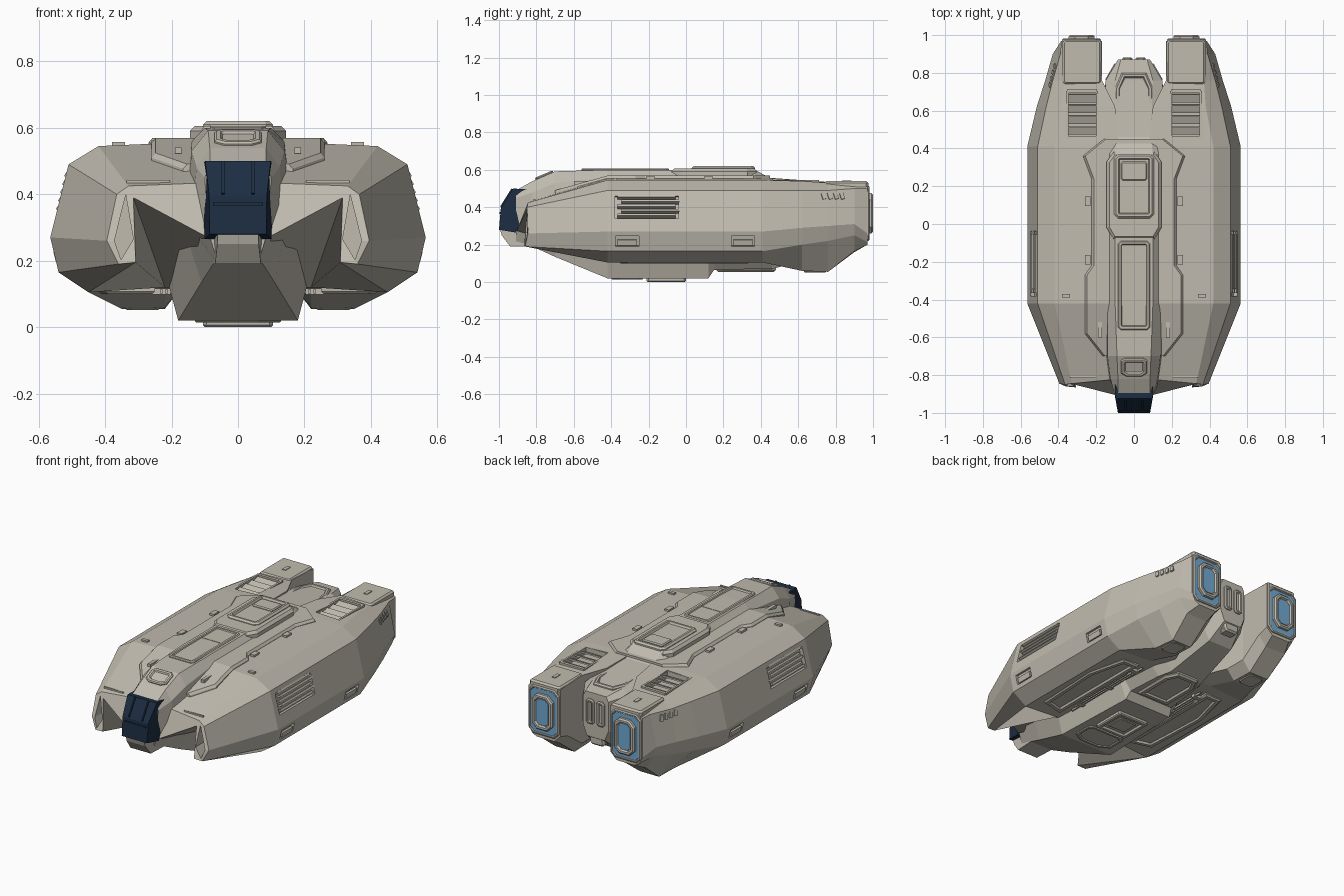
import bpy, bmesh
from math import radians, pi
from mathutils import Matrix, Euler

if "Cube" in bpy.data.objects:
    bpy.data.objects.remove(bpy.data.objects["Cube"])


def material(name, rgb):
    m = bpy.data.materials.new(name)
    m.diffuse_color = (*rgb, 1)
    m.use_nodes = True
    m.node_tree.nodes["Principled BSDF"].inputs["Base Color"].default_value = m.diffuse_color
    return m


HULL = material("hull_paint", (0.53, 0.50, 0.43))
GLASS = material("canopy_glass", (0.012, 0.026, 0.055))
GLOW = material("engine_glow", (0.17, 0.40, 0.65))


def make(name, bm, mat=HULL, mirror=False, cutters=()):
    bmesh.ops.recalc_face_normals(bm, faces=bm.faces)
    me = bpy.data.meshes.new(name)
    bm.to_mesh(me)
    bm.free()
    me.materials.append(mat)
    ob = bpy.data.objects.new(name, me)
    bpy.context.collection.objects.link(ob)
    for c in cutters:
        b = ob.modifiers.new("cut", 'BOOLEAN')
        b.operation, b.object, b.solver = 'DIFFERENCE', c, 'EXACT'
        c.hide_render = True
        c.hide_set(True)
    if mirror:
        ob.modifiers.new("mirror", 'MIRROR')
    return ob


def loft(name, rings, **kw):
    bm = bmesh.new()
    vs = [[bm.verts.new(p) for p in r] for r in rings]
    n = len(vs[0])
    for a, b in zip(vs, vs[1:]):
        for i in range(n):
            bm.faces.new((a[i], a[(i + 1) % n], b[(i + 1) % n], b[i]))
    bm.faces.new(vs[0])
    bm.faces.new(vs[-1])
    return make(name, bm, **kw)


def box(name, c, s, rot=(0, 0, 0), **kw):
    bm = bmesh.new()
    m = Matrix.Translation(c) @ Euler(rot).to_matrix().to_4x4() @ Matrix.Diagonal((*s, 1))
    bmesh.ops.create_cube(bm, size=1, matrix=m)
    return make(name, bm, **kw)


def panel(name, outline, z0, z1, chamfer=0.01, frame=0, depth=0, m=Matrix(), **kw):
    """Raised plate with chamfered rim and optional sunken centre."""
    bm = bmesh.new()
    f = bm.faces.new([bm.verts.new((x, y, z0)) for x, y in outline])
    f.normal_update()
    if f.normal.z < 0:
        f.normal_flip()
    r = bmesh.ops.extrude_face_region(bm, geom=[f])["geom"]
    top = [g for g in r if isinstance(g, bmesh.types.BMFace)][0]
    bmesh.ops.translate(bm, verts=top.verts[:], vec=(0, 0, z1 - chamfer - z0))
    steps = [(chamfer, chamfer)] + ([(frame, 0), (0.006, -depth)] if frame else [])
    for t, d in steps:
        bm.normal_update()
        bmesh.ops.inset_region(bm, faces=[top], thickness=t, depth=d, use_even_offset=True)
    bm.transform(m)
    return make(name, bm, **kw)


def rect(x0, x1, y0, y1, c=0.0):
    if not c:
        return [(x0, y0), (x1, y0), (x1, y1), (x0, y1)]
    return [(x0 + c, y0), (x1 - c, y0), (x1, y0 + c), (x1, y1 - c),
            (x1 - c, y1), (x0 + c, y1), (x0, y1 - c), (x0, y0 + c)]


def sym(half):
    return half + [(-x, y) for x, y in reversed(half)]


def drop(y):
    """How far the upper hull falls away towards the bow."""
    return max(0, -.42 - y) * .28


DOWN = Matrix.Rotation(pi, 4, 'Y')
BACK = Matrix.Rotation(-pi / 2, 4, 'X')

# Recess cutters for the right side hull
SIDE_TILT, LOW_TILT = -0.245, 0.234
intake = [(.338, .398), (.372, .26), (.352, .203), (.315, .265)]
cuts = [
    loft("intake_cutter", [[(x, y, z) for x, z in intake] for y in (-.95, -.76)]),
    box("side_vent_cutter", (.535, -.21, .40), (.05, .34, .125), (0, SIDE_TILT, 0)),
    box("front_port_cutter", (.555, -.315, .218), (.04, .125, .058), (0, LOW_TILT, 0)),
    box("rear_port_cutter", (.555, .305, .218), (.04, .125, .058), (0, LOW_TILT, 0)),
    box("top_vent_cutter", (.275, .58, .55), (.15, .23, .09)),
]

# Side hulls: intake prong at the front, engine nacelle at the rear
front = [(.08, -.82, .435), (.33, -.845, .425), (.365, -.85, .40), (.395, -.845, .26),
         (.36, -.86, .19), (.308, -.865, .195), (.315, -.85, .39), (.10, -.905, .275)]
mid = [(.08, .56), (.42, .545), (.51, .49), (.565, .27), (.54, .165), (.45, .105), (.22, .12), (.08, .12)]
stations = [
    (-.42, mid), (.41, mid),
    (.62, [(.10, .545), (.38, .54), (.465, .49), (.515, .29), (.49, .20), (.36, .06), (.22, .06), (.17, .12)]),
    (.76, [(.17, .535), (.37, .53), (.43, .49), (.47, .30), (.45, .22), (.35, .055), (.22, .055), (.17, .12)]),
    (.90, [(.17, .53), (.36, .525), (.39, .50), (.43, .31), (.41, .25), (.36, .165), (.22, .16), (.17, .22)]),
    (.97, [(.17, .525), (.36, .525), (.385, .50), (.385, .26), (.36, .215), (.33, .20), (.21, .20), (.17, .24)]),
]
loft("side_hull", [front] + [[(x, y, z) for x, z in r] for y, r in stations], mirror=True, cutters=cuts)

# Central fuselage with spine and keel
body = [
    (-.91, [(.085, .49), (.10, .45), (.09, .29), (.06, .19)]),
    (-.82, [(.085, .54), (.125, .48), (.14, .30), (.075, .19)]),
    (-.70, [(.09, .592), (.14, .53), (.16, .29), (.11, .135)]),
    (-.42, [(.10, .60), (.14, .56), (.215, .15), (.18, .02)]),
    (.12, [(.10, .60), (.14, .56), (.215, .15), (.16, .02)]),
    (.15, [(.10, .60), (.14, .56), (.215, .15), (.15, .065)]),
    (.37, [(.10, .60), (.14, .56), (.20, .15), (.13, .07)]),
    (.46, [(.09, .55), (.15, .53), (.18, .18), (.11, .07)]),
    (.76, [(.10, .525), (.15, .50), (.15, .28), (.08, .15)]),
    (.87, [(.07, .51), (.085, .48), (.085, .30), (.06, .24)]),
]
loft("fuselage", [[(x, y, z) for x, z in sym(h)] for y, h in body])


# Canopy, chin and canopy ribs
def nose(name, prof, w_front, w_back, mat=HULL):
    def w(y):
        return w_front + (w_back - w_front) * min(1, (y + 1) / .1)
    loft(name, [[(s * w(y), y, z) for y, z in prof] for s in (-1, 1)], mat=mat)


nose("canopy", [(-1, .28), (-.99, .395), (-.925, .50), (-.82, .495), (-.85, .41), (-.91, .265)], .085, .103, GLASS)
nose("nose_chin", [(-.995, .282), (-.985, .25), (-.94, .19), (-.83, .19), (-.83, .30), (-.91, .30)], .06, .075)
box("canopy_rib", (.045, -.96, .45), (.008, .115, .008), (radians(58), 0, 0), mat=GLASS, mirror=True)
box("canopy_crossbar", (0, -.992, .37), (.15, .012, .01), mat=GLASS)
brow_tilt = Matrix.Translation((0, -.76, .567)) @ Matrix.Rotation(radians(23), 4, 'X')
panel("brow_plate", sym([(.04, -.05), (.07, -.03), (.07, .04), (.05, .055)]), -.03, .010, .006, .012, .008, m=brow_tilt)

# Raised shoulder deck following the hull slope
deck = [(-.70, .165), (-.58, .26), (-.42, .26), (-.27, .26), (-.22, .225), (.24, .225), (.36, .27), (.45, .16)]
loft("shoulder_deck", [[(x, y, z - drop(y)) for x, z in sym([(w - .012, .569), (w, .555), (w, .47)])] for y, w in deck])

# Spine hatches
panel("spine_hatch", rect(-.085, .085, -.56, -.09, .015), .58, .606, .005, .012, .012)
box("spine_hatch_bar", (0, -.25, .597), (.145, .012, .010))
panel("dorsal_collar", sym([(.11, -.08), (.145, -.02), (.145, .33), (.11, .38)]), .55, .606, .015)
panel("dorsal_hatch", rect(-.105, .105, .03, .37, .02), .58, .620, .010, .012, .012)
panel("dorsal_step", rect(-.07, .07, .23, .33, .01), .60, .618, .006)
panel("tail_hatch", sym([(.10, .59), (.10, .72), (.065, .80)]), .49, .535, .008, .012, .010)
for i, (x, y, z, sx, sy) in enumerate([(.18, -.56, .532, .02, .08), (.245, -.19, .555, .03, .05),
                                       (.36, -.38, .548, .04, .02), (.245, .12, .555, .03, .05)]):
    box(f"deck_fitting_{i}", (x, y, z), (sx, sy, .018), mirror=True)
box("front_seam_strip", (.27, -.81, .437), (.13, .01, .012), mirror=True)

# Louvred vents on top
for i in range(4):
    box(f"top_louvre_{i}", (.275, .495 + i * .057, .528), (.15, .045, .008), (radians(22), 0, 0), mirror=True)
for i, y in enumerate((.458, .702)):
    box(f"top_vent_lip_{i}", (.275, y, .540), (.16, .018, .014), mirror=True)
for i, x in enumerate((.196, .354)):
    box(f"top_vent_rail_{i}", (x, .58, .540), (.012, .25, .014), mirror=True)

# Side vents, ports and rear grille
for i in range(5):
    z = .35 + i * .025
    box(f"side_slat_{i}", (.547 - (z - .27) * .25, -.21 + .02 * (i % 2), z), (.042, .31, .013),
        (0, SIDE_TILT - .3, 0), mirror=True)
for n, y in (("front", -.315), ("rear", .305)):
    box(n + "_port_door", (.546, y, .212), (.012, .10, .032), (0, LOW_TILT, 0), mirror=True)
for i in range(4):
    y = .735 + i * .033
    box(f"rear_grille_{i}", (.435 - .25 * (y - .76), y, .46), (.016, .020, .036), (radians(15), SIDE_TILT, .245),
        mirror=True)

# Engine nacelle caps, glow panels and nozzles
panel("nacelle_cap", rect(.172, .378, .74, .975, .012), .46, .540, .010, mirror=True)
box("nacelle_cap_fitting", (.275, .86, .540), (.022, .05, .008), mirror=True)
panel("nozzle_surround", rect(.175, .38, -.515, -.22, .03), .95, .982, .006, .006, .008, m=BACK, mirror=True)
panel("glow_panel", rect(.189, .366, -.501, -.234, .025), .95, .978, .001, m=BACK, mat=GLOW, mirror=True)
panel("nozzle_ring", rect(.208, .347, -.475, -.26, .035), .95, 1.0, .008, .012, .012, m=BACK, mirror=True)
panel("nozzle_core", rect(.236, .319, -.447, -.288, .022), .95, .992, .001, m=BACK, mat=GLOW, mirror=True)

# Stern doors between the engines
panel("stern_door", rect(.008, .062, -.47, -.32, .012), .84, .882, .006, .008, .008, m=BACK, mirror=True)
box("stern_beam", (.115, .80, .39), (.03, .10, .16), (0, 0, radians(30)), mirror=True)
panel("stern_lower_block", rect(-.05, .05, -.29, -.19, .015), .78, .865, .010, m=BACK)

# Belly hatch, bays and conduits
panel("belly_hatch", rect(-.105, .105, -.21, 0, .01), -.04, 0.0, .006, .016, .012, m=DOWN)
panel("belly_hatch_inner", rect(-.06, .06, -.16, -.05, .01), -.04, -.006, .004, m=DOWN)
panel("keel_front_plate", sym([(.06, -.40), (.13, -.36), (.13, -.25), (.10, -.23)]), -.05, -.014, .005, .012, .005,
      m=DOWN)
panel("rear_belly_plate", sym([(.11, .16), (.11, .40), (.07, .48)]), -.12, -.055, .010, .02, .012, m=DOWN)
panel("side_belly_bay", [(.25, -.36), (.40, -.32), (.42, .10), (.36, .34), (.25, .34)], -.14, -.100, .008, .02, .012,
      m=DOWN, mirror=True)
for i in range(3):
    box(f"belly_conduit_{i}", (.215 + i * .016, .02, .108), (.008, .62 - .1 * i, .012), mirror=True)
for i, y in enumerate((-.2, .05, .28)):
    box(f"conduit_clamp_{i}", (.23, y, .108), (.055, .025, .018), mirror=True)
panel("nacelle_belly_plate", rect(.235, .34, .63, .75, .02), -.09, -.052, .005, m=DOWN, mirror=True)
